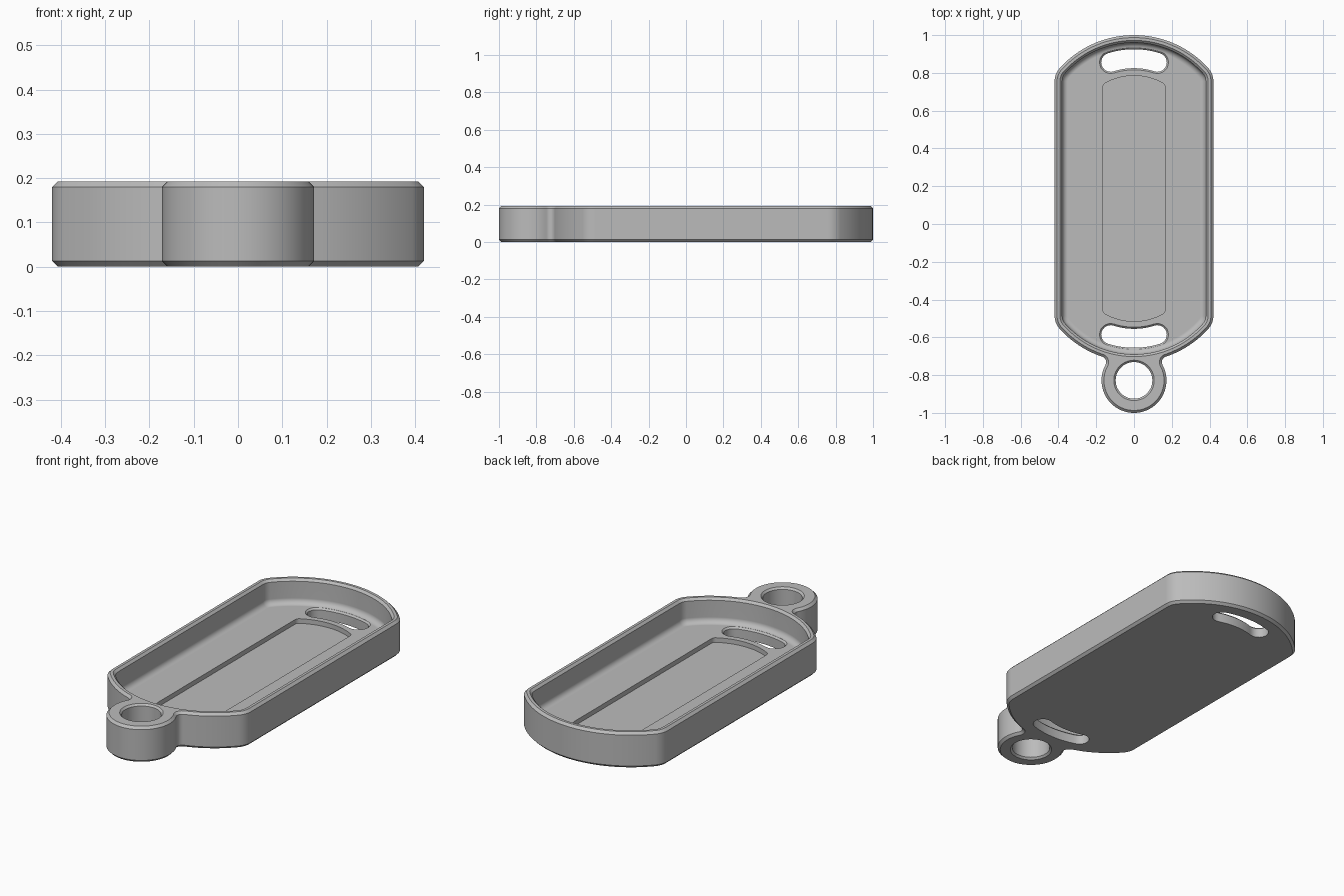
import bpy, bmesh
from math import pi, sin, cos, atan2, sqrt, acos, radians

if "Cube" in bpy.data.objects:
    bpy.data.objects.remove(bpy.data.objects["Cube"])

HEIGHT, FLOOR, CHAMFER, WALL = 0.193, 0.06, 0.013, 0.04
MID = 0.135            # y of the tray centre
ARC = 0.335            # distance from tray centre to the end-arc centres
RING_Y, RING_R, NECK = -0.828, 0.172, 0.03
PLATE = (0.42, 0.53, 0.10)       # half width, end radius, corner radius
RECESS = (0.165, 0.315, 0.025)

grey = bpy.data.materials.new("plain grey")
grey.use_nodes = True
colour = (0.5, 0.5, 0.5, 1)
grey.diffuse_color = colour
grey.node_tree.nodes["Principled BSDF"].inputs["Base Color"].default_value = colour


def arc(cx, cy, r, a0, a1, n):
    """Arc points, end point left out so arcs can be chained."""
    steps = [a0 + (a1 - a0) * i / n for i in range(n)]
    return [(cx + r * cos(a), cy + r * sin(a)) for a in steps]


def mirror_x(half):
    """Close a right half running from x = 0 to x = 0."""
    return half + [(-x, y) for x, y in reversed(half[1:-1])]


def quarter(shape, d):
    """Upper right quarter of a round-ended plate, inset by d."""
    w, r, c = shape
    cx = w - c
    cy = sqrt((r - c) ** 2 - cx ** 2)
    turn = atan2(cy, cx)
    y0 = MID + ARC
    return (arc(cx, y0 + cy, c - d, 0, turn, 8)
            + arc(0, y0, r - d, turn, pi / 2, 20) + [(0, y0 + r - d)])


def plate(shape, d):
    top = quarter(shape, d)
    bottom = [(x, 2 * MID - y) for x, y in reversed(top)]
    return mirror_x(bottom + top)


def body_outline(d):
    """Plate with the ring blended into its lower end, inset by d."""
    w, r, c = PLATE
    end_y = MID - ARC
    a, b, dist = RING_R + NECK, r + NECK, end_y - RING_Y
    t = (a * a - b * b + dist * dist) / (2 * dist)
    px, py = sqrt(a * a - t * t), RING_Y + t
    ring_turn = atan2(t, px)
    end_turn = atan2(py - end_y, px)
    cx = w - c
    cy = sqrt((r - c) ** 2 - cx ** 2)
    turn = atan2(cy, cx)
    half = arc(0, RING_Y, RING_R - d, -pi / 2, ring_turn, 28)
    half += arc(px, py, NECK + d, ring_turn + pi, end_turn + pi, 10)
    half += arc(0, end_y, r - d, end_turn, -turn, 16)
    half += arc(cx, end_y - cy, c - d, -turn, 0, 8) + [(w - d, end_y - cy)]
    return mirror_x(half + quarter(PLATE, d))


def slot_outline(side, grow):
    """Curved slot with round ends, following the plate end."""
    r, h, spread = 0.405, 0.05 + grow, 0.31
    a0, a1 = pi / 2 - spread, pi / 2 + spread
    pts = arc(0, 0, r + h, a0, a1, 20)
    pts += arc(r * cos(a1), r * sin(a1), h, a1, a1 + pi, 12)
    pts += arc(0, 0, r - h, a1, a0, 20)
    pts += arc(r * cos(a0), r * sin(a0), h, a0 + pi, a0 + 2 * pi, 12)
    return [(x, MID + side * (ARC + y)) for x, y in pts]


def loft(name, layers):
    """Solid skinned through (outline, height) layers."""
    bm = bmesh.new()
    rings = [[bm.verts.new((x, y, z)) for x, y in pts] for pts, z in layers]
    n = len(rings[0])
    for low, high in zip(rings, rings[1:]):
        for i in range(n):
            j = (i + 1) % n
            bm.faces.new((low[i], low[j], high[j], high[i]))
    bm.faces.new(rings[0][::-1])
    bm.faces.new(rings[-1])
    bmesh.ops.recalc_face_normals(bm, faces=bm.faces)
    mesh = bpy.data.meshes.new(name)
    bm.to_mesh(mesh)
    bm.free()
    mesh.materials.append(grey)
    obj = bpy.data.objects.new(name, mesh)
    bpy.context.collection.objects.link(obj)
    return obj


# Solid body with chamfered top and bottom rims
body = loft("tray_body", [
    (body_outline(CHAMFER), 0), (body_outline(0), CHAMFER),
    (body_outline(0), HEIGHT - CHAMFER), (body_outline(CHAMFER), HEIGHT)])

# Tray cavity: rounded at the floor, chamfered at the rim
fillet, lip, over = 0.03, 0.012, 0.02
layers = []
for i in range(7):
    a = pi / 2 * i / 6
    layers.append((plate(PLATE, WALL + fillet * (1 - sin(a))),
                   FLOOR + fillet * (1 - cos(a))))
layers += [(plate(PLATE, WALL), HEIGHT - lip),
           (plate(PLATE, WALL - lip), HEIGHT),
           (plate(PLATE, WALL - lip), HEIGHT + over)]
cutters = [loft("cavity_cutter", layers)]

# Shallow label recess in the floor
cutters.append(loft("recess_cutter", [
    (plate(RECESS, 0), 0.035), (plate(RECESS, 0), FLOOR + over)]))

# Curved slots at both ends
edge = 0.009
for side, label in ((1, "back"), (-1, "front")):
    cutters.append(loft(label + "_slot_cutter", [
        (slot_outline(side, 0), -over), (slot_outline(side, 0), FLOOR - edge),
        (slot_outline(side, edge), FLOOR),
        (slot_outline(side, edge), FLOOR + over)]))

# Ring hole, chamfered on both sides
hole = [arc(0, RING_Y, r, 0, 2 * pi, 56) for r in (0.097, 0.107)]
cutters.append(loft("ring_hole_cutter", [
    (hole[1], -over), (hole[1], 0), (hole[0], 0.01),
    (hole[0], HEIGHT - 0.01), (hole[1], HEIGHT), (hole[1], HEIGHT + over)]))

# Cut everything out, then drop the cutters
bpy.ops.object.select_all(action='DESELECT')
body.select_set(True)
bpy.context.view_layer.objects.active = body
for cutter in cutters:
    cutter.hide_render = True
    cut = body.modifiers.new(cutter.name, 'BOOLEAN')
    cut.operation, cut.solver, cut.object = 'DIFFERENCE', 'EXACT', cutter
    bpy.ops.object.modifier_apply(modifier=cut.name)
    bpy.data.objects.remove(cutter)

# Smooth curves, sharp chamfers, flat large faces
bpy.ops.object.shade_smooth_by_angle(angle=radians(28))
weighted = body.modifiers.new("weighted_normals", 'WEIGHTED_NORMAL')
weighted.keep_sharp = True
